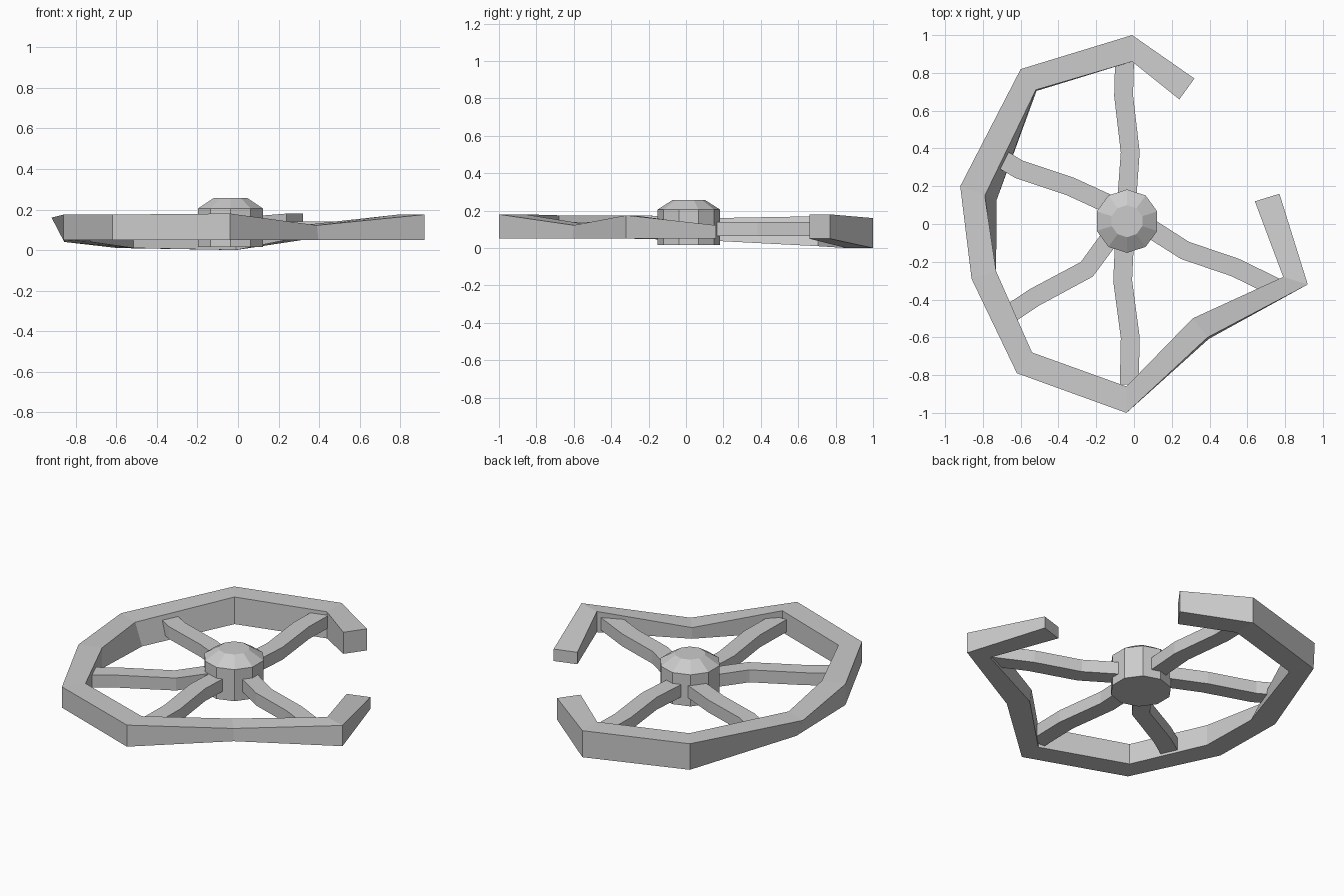
import bpy, bmesh, math
from mathutils import Vector

if "Cube" in bpy.data.objects:
    bpy.data.objects.remove(bpy.data.objects["Cube"])


def make_object(name, bm):
    bmesh.ops.recalc_face_normals(bm, faces=bm.faces)
    mesh = bpy.data.meshes.new(name)
    bm.to_mesh(mesh)
    bm.free()
    obj = bpy.data.objects.new(name, mesh)
    bpy.context.collection.objects.link(obj)
    return obj


def loft(name, sections):
    """Skin a list of closed sections and cap both ends."""
    bm = bmesh.new()
    rings = [[bm.verts.new(p) for p in s] for s in sections]
    n = len(rings[0])
    for a, b in zip(rings, rings[1:]):
        for i in range(n):
            j = (i + 1) % n
            bm.faces.new((a[i], a[j], b[j], b[i]))
    bm.faces.new(rings[0])
    bm.faces.new(rings[-1])
    return make_object(name, bm)


# Broken rim: outer x, y, inner x, y, bottom z, top z, inward shift of the bottom
stations = [
    (0.32, 0.77, 0.24, 0.66, 0.05, 0.18, 0),
    (-0.01, 1.00, -0.01, 0.86, 0.00, 0.16, 0),
    (-0.60, 0.82, -0.52, 0.71, 0.01, 0.17, 0.05),
    (-0.92, 0.20, -0.79, 0.15, 0.04, 0.16, 0.48),
    (-0.86, -0.29, -0.73, -0.25, 0.05, 0.175, 0),
    (-0.62, -0.79, -0.54, -0.68, 0.05, 0.175, 0),
    (-0.04, -1.00, -0.04, -0.86, 0.05, 0.18, 0),
    (0.39, -0.60, 0.31, -0.50, 0.05, 0.122, -0.08),
    (0.92, -0.32, 0.79, -0.28, 0.05, 0.175, 0),
    (0.77, 0.16, 0.64, 0.12, 0.05, 0.122, 0),
]
sections = []
for ox, oy, ix, iy, z0, z1, k in stations:
    o, i = Vector((ox, oy, 0)), Vector((ix, iy, 0))
    s = (i - o) * k
    up, low = Vector((0, 0, z1)), Vector((0, 0, z0))
    sections.append([o + up, i + up, i + s + low, o + s + low])
loft("broken_rim", sections)

# Hub: ten-sided drum with a low bevelled cap
hub = []
for r, z in [(0.168, 0.015), (0.168, 0.205), (0.085, 0.258)]:
    hub.append([(-0.037 + r * math.sin(a), 0.015 + r * math.cos(a), z)
                for a in (math.tau * k / 10 for k in range(10))])
loft("hub", hub)

# Warped spokes: centre lines from the hub to the rim
spokes = {
    "spoke_back": [(-0.04, 0.10), (-0.02, 0.38), (-0.055, 0.68), (-0.05, 0.87)],
    "spoke_front": [(-0.05, -0.08), (-0.06, -0.30), (-0.02, -0.60), (-0.025, -0.85)],
    "spoke_left_back": [(-0.10, 0.09), (-0.34, 0.20), (-0.61, 0.29), (-0.71, 0.35)],
    "spoke_left_front": [(-0.11, -0.05), (-0.25, -0.24), (-0.53, -0.39), (-0.65, -0.47)],
    "spoke_right": [(0.05, 0.00), (0.27, -0.14), (0.535, -0.23), (0.75, -0.335)],
}
for name, path in spokes.items():
    pts = [Vector(p) for p in path]
    secs = []
    for k, p in enumerate(pts):
        t = (pts[min(k + 1, 3)] - pts[max(k - 1, 0)]).normalized()
        side = Vector((-t.y, t.x)) * 0.05
        l, r = p + side, p - side
        secs.append([(l.x, l.y, 0.065), (r.x, r.y, 0.065),
                     (r.x, r.y, 0.14), (l.x, l.y, 0.14)])
    loft(name, secs)
